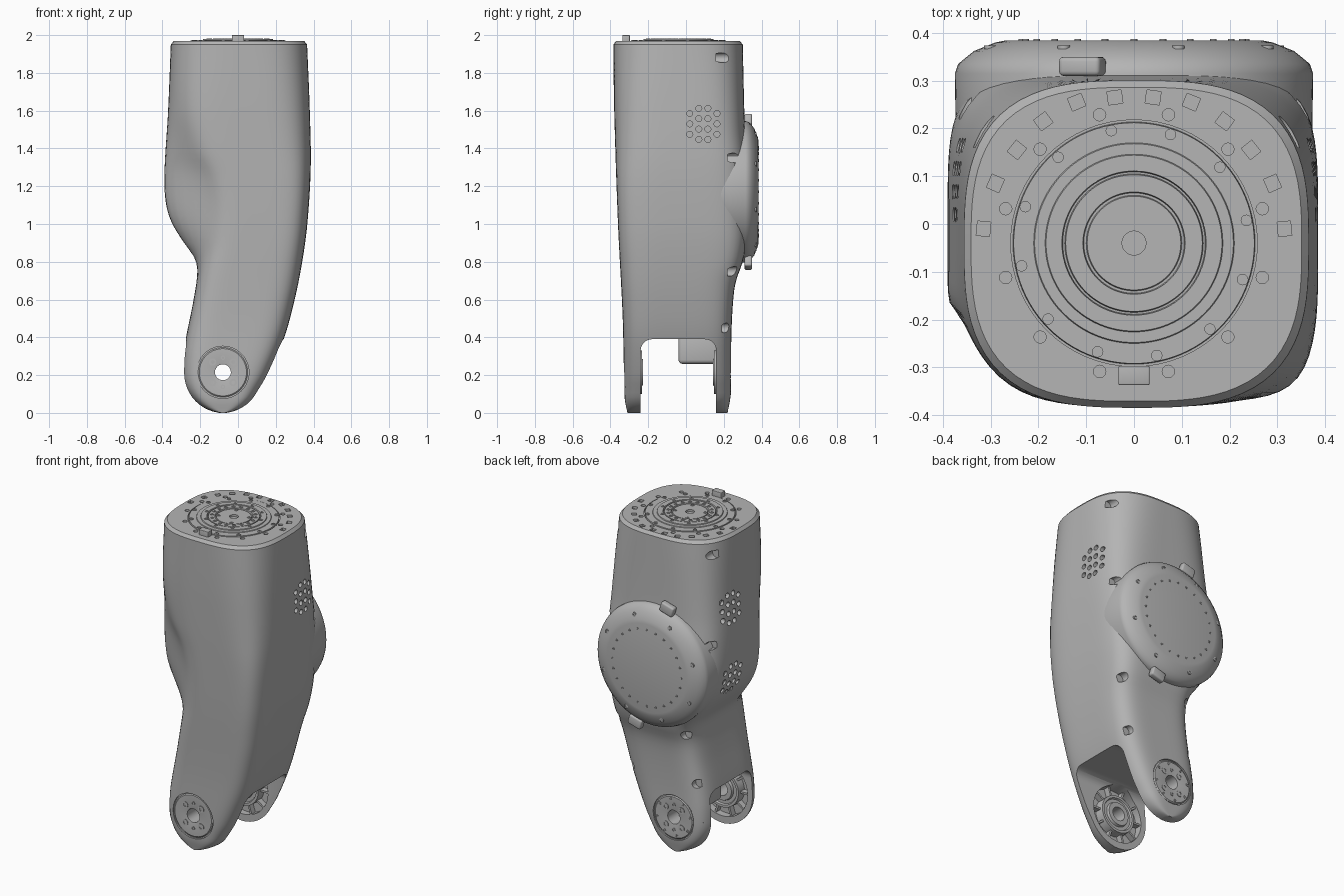
import bpy, bmesh
from math import sin, cos, pi, sqrt, radians
from mathutils import Matrix, Vector

if "Cube" in bpy.data.objects:
    bpy.data.objects.remove(bpy.data.objects["Cube"], do_unlink=True)

grey = bpy.data.materials.new("satin grey")
grey.use_nodes = True
grey.diffuse_color = (0.46, 0.46, 0.46, 1)
grey.node_tree.nodes["Principled BSDF"].inputs["Base Color"].default_value = (0.46, 0.46, 0.46, 1)

# Directions: local z turned to face up, front, back or sideways
UP = Matrix.Identity(4)
FRONT = Matrix.Rotation(pi / 2, 4, "X")
BACK = Matrix.Rotation(-pi / 2, 4, "X")
SIDE = Matrix.Rotation(pi / 2, 4, "Y")
PIVOT = Vector((-0.08, 0, 0.215))
DRUM = Vector((0, 0, 1.17))
TOP = Vector((0, -0.04, 0))


def at(origin, turn=UP, **shift):
    return Matrix.Translation(Vector(origin) + Vector([shift.get(k, 0) for k in "xyz"])) @ turn


def loft(bm, loops, ring=False):
    """Skin closed loops of points; close the ends with caps, or join them as a ring."""
    rows = [[bm.verts.new(p) for p in loop] for loop in loops]
    for a, b in zip(rows, rows[1:] + rows[:1] if ring else rows[1:]):
        for i in range(len(a)):
            j = (i + 1) % len(a)
            bm.faces.new((a[i], a[j], b[j], b[i]))
    if not ring:
        bm.faces.new(rows[0])
        bm.faces.new(rows[-1])


def lathe(bm, profile, matrix, segs=64, ring=False):
    loft(bm, [[matrix @ Vector((r * cos(2 * pi * i / segs), r * sin(2 * pi * i / segs), h))
               for i in range(segs)] for r, h in profile], ring)


def rod(bm, matrix, radius, low, high, segs=16):
    lathe(bm, [(radius, low), (radius, high)], matrix, segs)


def box(bm, matrix, size):
    bmesh.ops.create_cube(bm, size=1, matrix=matrix @ Matrix.Diagonal((*size, 1)))


def bolts(bm, matrix, count, radius, size=0.012, phase=0.0):
    profile = [(size, -0.005), (size, 0.003), (size / 2, 0.003), (size / 2, 0)]
    for i in range(count):
        a = phase + 2 * pi * i / count
        lathe(bm, profile, matrix @ at((radius * cos(a), radius * sin(a), 0)), 12)


def smooth(obj):
    bpy.ops.object.select_all(action="DESELECT")
    obj.select_set(True)
    bpy.context.view_layer.objects.active = obj
    bpy.ops.object.shade_smooth_by_angle(angle=radians(32))


def finish(name, bm, bevel=0):
    bmesh.ops.recalc_face_normals(bm, faces=bm.faces[:])
    if bevel:
        bmesh.ops.bevel(bm, geom=bm.edges[:], offset=bevel, segments=3, profile=0.5, affect="EDGES")
    mesh = bpy.data.meshes.new(name)
    bm.to_mesh(mesh)
    bm.free()
    mesh.materials.append(grey)
    obj = bpy.data.objects.new(name, mesh)
    bpy.context.collection.objects.link(obj)
    smooth(obj)
    return obj


def cut(obj, bm):
    cutter = finish("cutter", bm)
    cutter.hide_render = True
    mod = obj.modifiers.new("cut", "BOOLEAN")
    mod.operation, mod.solver, mod.object = "DIFFERENCE", "MANIFOLD", cutter
    bpy.context.view_layer.objects.active = obj
    bpy.ops.object.modifier_apply(modifier=mod.name)
    bpy.data.objects.remove(cutter, do_unlink=True)
    smooth(obj)


def curve(*pts):
    """Smooth interpolation through (height, value) points."""
    def slope(i):
        a, b = pts[max(i - 1, 0)], pts[min(i + 1, len(pts) - 1)]
        return (b[1] - a[1]) / (b[0] - a[0])

    def value(z):
        z = min(max(z, pts[0][0]), pts[-1][0])
        i = max(k for k in range(len(pts) - 1) if pts[k][0] <= z)
        (z0, v0), (z1, v1) = pts[i], pts[i + 1]
        d = z1 - z0
        t = (z - z0) / d
        h = t * t * (3 - 2 * t)
        return v0 + (v1 - v0) * h + d * t * (1 - t) * (slope(i) * (1 - t) - slope(i + 1) * t)
    return value


# Shell outline by height
right_side = curve((0.1, 0.1), (0.2, 0.16), (0.4, 0.245), (0.6, 0.3), (0.8, 0.34), (1, 0.367),
                   (1.3, 0.385), (1.6, 0.38), (1.97, 0.365))
left_back = curve((0.21, -0.293), (0.3, -0.29), (0.4, -0.275), (0.6, -0.235), (0.75, -0.215), (0.82, -0.23),
                  (0.9, -0.285), (1, -0.347), (1.1, -0.38), (1.25, -0.39), (1.6, -0.37), (1.97, -0.355))
left_front = curve((0.21, -0.293), (0.3, -0.29), (0.4, -0.275), (0.6, -0.235), (0.75, -0.205), (0.9, -0.17),
                   (1.1, -0.165), (1.25, -0.2), (1.4, -0.28), (1.6, -0.335), (1.97, -0.355))
front_side = curve((0, -0.31), (0.08, -0.325), (0.5, -0.335), (1, -0.36), (1.6, -0.38), (1.97, -0.385))
back_side = curve((0, 0.22), (0.1, 0.237), (0.4, 0.24), (0.6, 0.25), (0.7, 0.265), (0.8, 0.3),
                  (0.95, 0.325), (1.3, 0.325), (1.5, 0.312), (1.97, 0.3))
squareness = curve((0, 5), (0.5, 5), (1.1, 5), (1.5, 4), (1.97, 2.9))


def section(z, inset=0.0, segs=96):
    arc = sqrt(max(0.213 ** 2 - (z - 0.213) ** 2, 0.0004))
    n, y0, y1 = squareness(z), front_side(z) + inset, back_side(z) - inset
    xr = (PIVOT.x + arc if z < 0.1 else right_side(z)) - inset
    front, back = (PIVOT.x - arc,) * 2 if z < 0.213 else (left_front(z), left_back(z))
    for i in range(segs):
        c, s = cos(2 * pi * i / segs), sin(2 * pi * i / segs)
        r = (abs(c) ** n + abs(s) ** n) ** (-1 / n)
        y = (y0 + y1) / 2 + r * s * (y1 - y0) / 2
        t = min(max((y + 0.35) / 0.2, 0), 1)
        t = t * t * (3 - 2 * t)
        xl = front * (1 - t) + back * t + inset
        yield Vector(((xl + xr) / 2 + r * c * (xr - xl) / 2, y, z))


# Main shell
bm = bmesh.new()
levels = [(0.213 * (1 - cos(pi / 2 * i / 12)), 0) for i in range(12)]
levels += [(0.213 + (1.95 - 0.213) * i / 48, 0) for i in range(49)] + [(1.968, 0.014)]
loft(bm, [section(*level) for level in levels])
shell = finish("leg_shell", bm)

# Fork opening between the two prongs
bm = bmesh.new()
outline = [(-0.24, -0.1), (0.16, -0.1)]
for cy, start in ((0.1, 0), (-0.18, pi / 2)):
    outline += [(cy + 0.06 * cos(start + pi / 2 * k / 8), 0.33 + 0.06 * sin(start + pi / 2 * k / 8))
                for k in range(9)]
loft(bm, [[(x, y, z) for y, z in outline] for x in (-0.6, 0.6)])
cut(shell, bm)

# Prong recesses, inner pockets, and the seat for the top flange
bm = bmesh.new()
rod(bm, at(PIVOT, FRONT), 0.138, 0.315, 0.5, 64)
rod(bm, at(PIVOT, BACK), 0.138, 0.227, 0.4, 64)
rod(bm, at(PIVOT, FRONT), 0.172, 0.2, 0.285, 64)
rod(bm, at(PIVOT, BACK), 0.172, 0.12, 0.2, 64)
rod(bm, at(TOP), 0.258, 1.955, 2.1, 64)
cut(shell, bm)

# Axle hole, screw holes, vent grilles and top slots
bm = bmesh.new()
rod(bm, at(PIVOT, BACK), 0.046, -0.6, 0.6, 32)
for z, floor in ((1.88, 0.16), (1.35, 0.22), (0.75, 0.22), (0.45, 0.19)):
    for x in (right_side(z) - 0.04, left_back(z) + 0.04):
        rod(bm, at((x, 0, z), BACK), 0.026, floor, 0.6)
for side, height in ((1, 1.53), (-1, 1.53), (-1, 1.1)):
    for col in range(4):
        inner = col in (1, 2)
        for row in range(4 if inner else 3):
            z = height + 0.055 * (row - (1.5 if inner else 1))
            rod(bm, at((side * 0.4, 0.02 + 0.048 * col, z), SIDE), 0.016, -0.055, 0.055, 12)
for side in (1, -1):
    for x, y in ((0.04, 0.265), (0.12, 0.255), (0.19, 0.215), (0.245, 0.155), (0.29, 0.085), (0.315, -0.01)):
        turn = Matrix.Rotation(Vector((side * x, y + 0.04)).angle_signed(Vector((1, 0))), 4, "Z")
        box(bm, at((side * x, y, 1.97), turn), (0.028, 0.03, 0.03))
for k in range(12):
    a = pi / 12 + pi / 6 * k
    rod(bm, at(TOP, x=0.278 * cos(a), y=0.278 * sin(a)), 0.013, 1.955, 2, 12)
cut(shell, bm)

# Top flange with stepped rings and bolts
bm = bmesh.new()
lathe(bm, [(0.025, 1.962), (0.025, 1.975), (0.098, 1.975), (0.1, 1.968), (0.105, 1.968), (0.107, 1.978),
           (0.143, 1.978), (0.145, 1.968), (0.149, 1.968), (0.151, 1.98), (0.184, 1.98), (0.186, 1.975),
           (0.208, 1.975), (0.21, 1.971), (0.252, 1.971), (0.254, 1.95)], at(TOP), 96)
finish("top_flange", bm)
bm = bmesh.new()
for height, count, radius, size, phase in ((1.972, 12, 0.24, 0.012, 0.2), (1.98, 10, 0.161, 0.011, 0.25),
                                           (1.978, 18, 0.123, 0.011, 0.1), (1.975, 4, 0.086, 0.011, 0.45)):
    bolts(bm, at(TOP, z=height), count, radius, size, phase)
finish("flange_bolts", bm)
bm = bmesh.new()
box(bm, at((0, -0.317, 1.975)), (0.065, 0.04, 0.05))
finish("top_key", bm, 0.003)

# Rear motor drum with cover bolts and locating tabs
bm = bmesh.new()
lathe(bm, [(0.36, 0.06), (0.372, 0.12), (0.375, 0.315), (0.368, 0.335), (0.35, 0.35), (0.335, 0.362),
           (0.29, 0.38), (0.27, 0.384)], at(DRUM, BACK), 96)
finish("rear_drum", bm)
bm = bmesh.new()
bolts(bm, at(DRUM, BACK, y=0.384), 24, 0.235, 0.007)
bolts(bm, at(DRUM, BACK, y=0.371), 8, 0.315, 0.013, 0.3)
finish("drum_bolts", bm)
for name, side in (("upper_drum_tab", 1), ("lower_drum_tab", -1)):
    bm = bmesh.new()
    box(bm, at(DRUM, Matrix.Rotation(-0.28, 4, "Y"), x=-0.108 * side, y=0.33, z=0.375 * side),
        (0.09, 0.04, 0.06))
    finish(name, bm, 0.01)

# Prong hubs: outer covers, inner bearing rings and stiffening ribs
for name, turn, cover, floor, hub in (("front", FRONT, 0.313, 0.285, 0.228), ("rear", BACK, 0.225, 0.2, 0.142)):
    axis = at(PIVOT, turn)
    inward = -1 if hub < floor else 1
    bm = bmesh.new()
    lathe(bm, [(0.042, cover - 0.02), (0.042, cover + 0.008), (0.05, cover + 0.01), (0.125, cover + 0.01),
               (0.131, cover + 0.005), (0.131, cover - 0.02)], axis, ring=True)
    face = axis @ at((0, 0, cover + 0.01))
    bolts(bm, face, 4, 0.077, 0.02, pi / 4)
    bolts(bm, face, 2, 0.077, 0.012, pi / 2)
    if name == "rear":
        bolts(bm, face, 8, 0.113, 0.009, 0.2)
    finish(name + "_hub_cover", bm)
    bm = bmesh.new()
    lathe(bm, [(0.042, floor + 0.01), (0.042, hub), (0.07, hub), (0.075, hub + 0.015), (0.095, hub + 0.015),
               (0.1, hub + 0.005), (0.115, hub + 0.005), (0.12, floor + 0.01)], axis, ring=True)
    for k in range(10):
        box(bm, axis @ Matrix.Rotation(pi / 5 * k, 4, "Z") @ at((0.146, 0, floor + 0.015 * inward)),
            (0.07, 0.012, 0.04))
    finish(name + "_hub_inner", bm)

# Stop block under the fork ceiling
bm = bmesh.new()
box(bm, at((-0.17, 0.065, 0.335)), (0.1, 0.21, 0.15))
finish("fork_stop", bm, 0.02)
